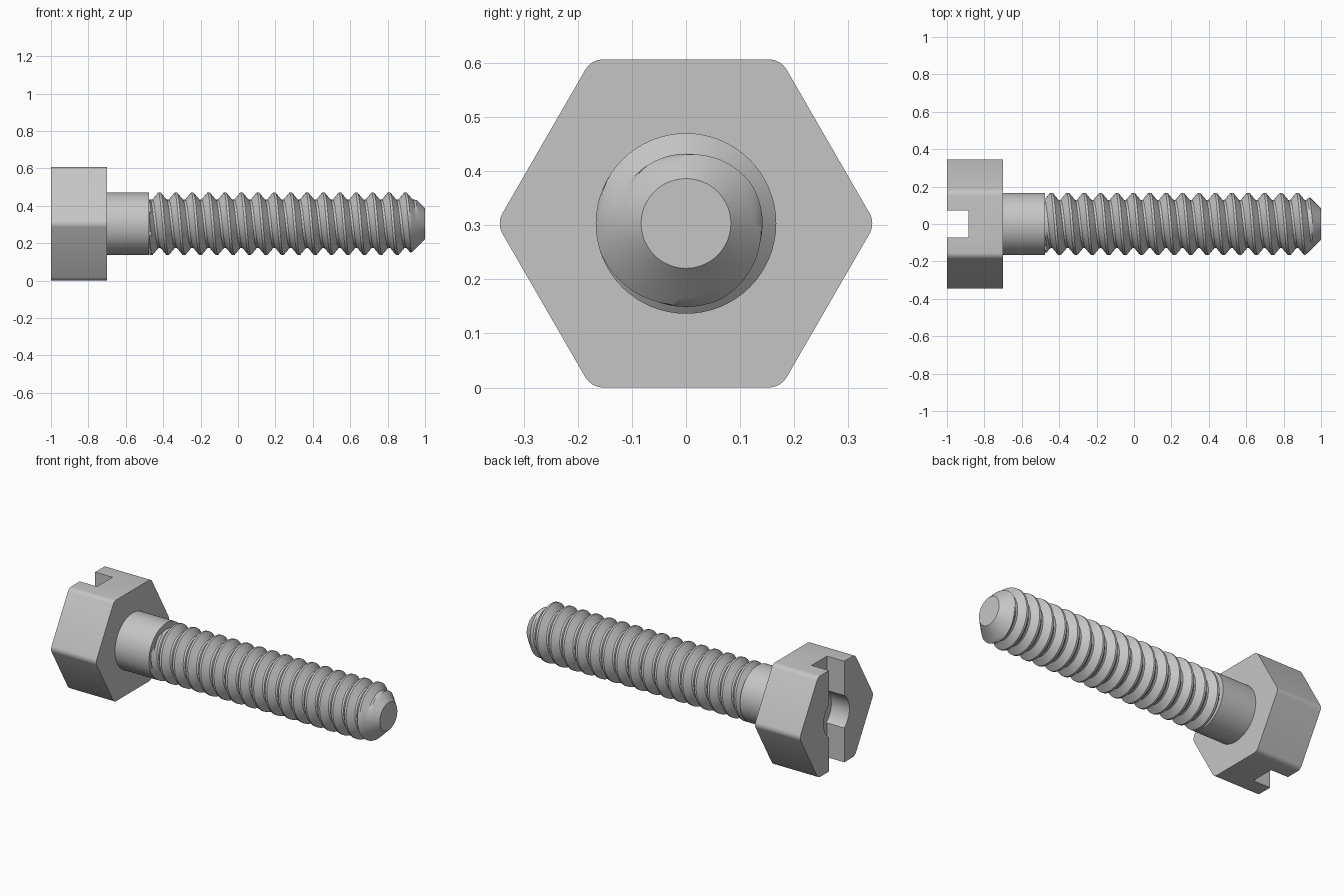
import bpy, bmesh, math
from mathutils import Matrix

cube = bpy.data.objects.get("Cube")
if cube:
    bpy.data.objects.remove(cube, do_unlink=True)

AXIS_Z = 0.3035          # height of the bolt axis
CREST, ROOT = 0.167, 0.129
PITCH = 0.0877
TIP_R = 0.083

steel = bpy.data.materials.new("grey steel")
steel.use_nodes = True
colour = (0.56, 0.56, 0.56, 1)
steel.diffuse_color = colour
steel.node_tree.nodes["Principled BSDF"].inputs["Base Color"].default_value = colour


def finish(name, bm, smooth=True):
    bmesh.ops.recalc_face_normals(bm, faces=bm.faces[:])
    mesh = bpy.data.meshes.new(name)
    bm.to_mesh(mesh)
    bm.free()
    mesh.materials.append(steel)
    obj = bpy.data.objects.new(name, mesh)
    bpy.context.collection.objects.link(obj)
    if smooth:
        bpy.ops.object.select_all(action='DESELECT')
        obj.select_set(True)
        bpy.context.view_layer.objects.active = obj
        bpy.ops.object.shade_smooth_by_angle(angle=math.radians(30))
    return obj


def prism(x0, x1, radius, sides):
    """Prism along x with its first corner towards +y."""
    bm = bmesh.new()
    ring = [bm.verts.new((x0, radius * math.cos(a), AXIS_Z + radius * math.sin(a)))
            for a in (2 * math.pi * i / sides for i in range(sides))]
    base = bm.faces.new(ring)
    top = bmesh.ops.extrude_face_region(bm, geom=[base])["geom"]
    bmesh.ops.translate(bm, vec=(x1 - x0, 0, 0),
                        verts=[v for v in top if isinstance(v, bmesh.types.BMVert)])
    bmesh.ops.recalc_face_normals(bm, faces=bm.faces[:])
    return bm


# Hexagonal head with softly rounded corners
bm = prism(-1, -0.7, AXIS_Z / math.cos(math.pi / 6), 6)
corners = [e for e in bm.edges if abs(e.verts[0].co.x - e.verts[1].co.x) > 0.1]
bmesh.ops.bevel(bm, geom=corners, offset=0.02, offset_type='OFFSET',
                segments=4, profile=0.5, affect='EDGES')
head = finish("head", bm, smooth=False)

# Driver slot and round centre recess cut into the head
bm = bmesh.new()
bmesh.ops.create_cube(bm, size=1, matrix=Matrix.Translation((-0.985, 0, AXIS_Z))
                      @ Matrix.Diagonal((0.2, 0.146, 1, 1)))
cutters = [finish("slot_cutter", bm, smooth=False),
           finish("recess_cutter", prism(-1.1, -0.88, 0.122, 48), smooth=False)]
bpy.ops.object.select_all(action='DESELECT')
bpy.context.view_layer.objects.active = head
head.select_set(True)
for cutter in cutters:
    cutter.hide_render = True
    mod = head.modifiers.new("cut", 'BOOLEAN')
    mod.operation = 'DIFFERENCE'
    mod.solver = 'EXACT'
    mod.object = cutter
    bpy.ops.object.modifier_apply(modifier=mod.name)
    bpy.data.objects.remove(cutter, do_unlink=True)
bpy.ops.object.shade_smooth_by_angle(angle=math.radians(25))

# Plain shank
finish("shank", prism(-0.71, -0.475, CREST, 64))

# Right-handed thread: a helical sweep, clipped by the shank and the tip cone
SEG = 64
STEPS = (-0.07, 0.07, 0.19, 0.31, 0.43, 0.57, 0.69, 0.81)   # pitch fractions
START, END, PHASE = -0.5, 1.0, -0.42


def thread_radius(t, x):
    d = min(abs(t), abs(1 - t))
    f = min(max((d - 0.07) / 0.36, 0), 1)
    r = CREST + (ROOT - CREST) * f
    if x < -0.475:
        r = ROOT
    return min(r, TIP_R + END - x)


bm = bmesh.new()
rows = []
for turn in range(-3, 18):
    for t in STEPS:
        row = []
        for i in range(SEG + 1):
            a = 2 * math.pi * i / SEG
            x = PHASE + PITCH * (turn + t + i / SEG)
            x = min(max(x, START), END)
            r = thread_radius(t, x)
            row.append(bm.verts.new((x, -r * math.sin(a), AXIS_Z + r * math.cos(a))))
        rows.append(row)
for lower, upper in zip(rows, rows[1:]):
    for i in range(SEG):
        bm.faces.new((lower[i], lower[i + 1], upper[i + 1], upper[i]))
bmesh.ops.remove_doubles(bm, verts=bm.verts[:], dist=0.0001)
bmesh.ops.holes_fill(bm, edges=[e for e in bm.edges if e.is_boundary], sides=0)
finish("thread", bm)
